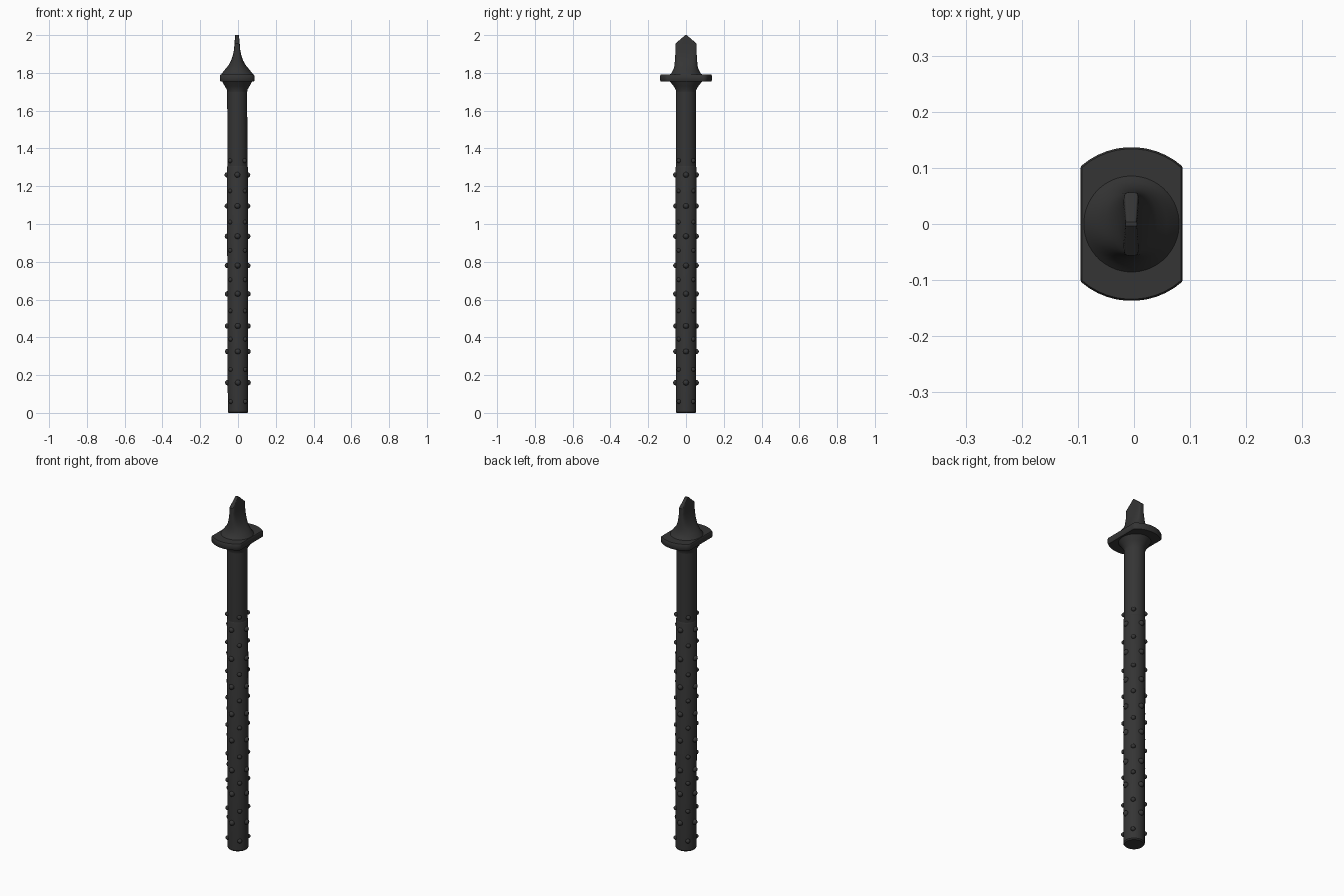
import bpy, bmesh
from math import cos, sin, pi, copysign
from mathutils import Matrix

if "Cube" in bpy.data.objects:
    bpy.data.objects.remove(bpy.data.objects["Cube"])

N = 48


def finish(name, bm, angle=35):
    # slight natural lean of the whole model towards -x
    for v in bm.verts:
        v.co.x -= 0.0025 * v.co.z
    bmesh.ops.recalc_face_normals(bm, faces=bm.faces)
    me = bpy.data.meshes.new(name)
    bm.to_mesh(me)
    bm.free()
    mat = bpy.data.materials.get("dark_iron") or bpy.data.materials.new("dark_iron")
    mat.diffuse_color = (0.035, 0.035, 0.035, 1)
    mat.use_nodes = True
    mat.node_tree.nodes["Principled BSDF"].inputs["Base Color"].default_value = mat.diffuse_color
    me.materials.append(mat)
    ob = bpy.data.objects.new(name, me)
    bpy.context.collection.objects.link(ob)
    bpy.ops.object.select_all(action='DESELECT')
    ob.select_set(True)
    bpy.context.view_layer.objects.active = ob
    bpy.ops.object.shade_smooth_by_angle(angle=angle * pi / 180)
    return ob


def section(z, hx, hy, power=2, clip=9):
    # superellipse cross-section, optionally cut flat at x = +-clip
    pts = []
    for i in range(N):
        a = 2 * pi * (i + 0.5) / N
        c, s = cos(a), sin(a)
        x = hx * copysign(abs(c) ** (2 / power), c)
        y = hy * copysign(abs(s) ** (2 / power), s)
        pts.append((max(-clip, min(clip, x)), y, z))
    return pts


def loft(name, sections, angle=35):
    bm = bmesh.new()
    rings = [[bm.verts.new(p) for p in section(*s)] for s in sections]
    for a, b in zip(rings, rings[1:]):
        for i in range(N):
            j = (i + 1) % N
            bm.faces.new((a[i], a[j], b[j], b[i]))
    bm.faces.new(rings[0][::-1])
    bm.faces.new(rings[-1])
    return finish(name, bm, angle)


# Shaft: studded lower sleeve and plain upper neck
loft("lower_shaft", [(0, .049, .049), (.006, .054, .054),
                     (1.30, .0555, .0555), (1.306, .053, .053)])
loft("upper_shaft", [(1.29, .053, .053), (1.72, .053, .053)])

# Flared collar under the guard
loft("collar", [(1.70, .053, .053), (1.712, .055, .055), (1.73, .066, .066),
                (1.76, .082, .09)])

# Guard plate: a disc with two flat sides
loft("guard_plate", [(1.755, .134, .134, 2, .088), (1.759, .137, .137, 2, .091),
                     (1.786, .137, .137, 2, .091), (1.791, .134, .134, 2, .088)], 50)

# Blade: round foot flowing into a flat pointed blade
loft("blade", [(1.785, .089, .092), (1.80, .079, .076, 2), (1.82, .063, .066, 2.2),
               (1.84, .046, .061, 2.5), (1.865, .032, .059, 3), (1.895, .022, .057, 4),
               (1.925, .016, .056, 5), (1.955, .014, .056, 6), (2.0, .010, .004, 6)])

# Studs: alternating rows of large and small ones, turned by 45 degrees
bm = bmesh.new()


def stud_row(z, size, turn):
    for k in range(4):
        m = (Matrix.Translation((0, 0, z)) @ Matrix.Rotation(turn + k * pi / 2, 4, 'Z')
             @ Matrix.Translation((.053, 0, 0)) @ Matrix.Rotation(pi / 2, 4, 'Y'))
        bmesh.ops.create_uvsphere(bm, u_segments=10, v_segments=6, radius=size, matrix=m)


for z in (.16, .325, .46, .63, .78, .935, 1.095, 1.26):
    stud_row(z, .0155, 0)
for z in (.06, .23, .39, .54, .705, .86, 1.01, 1.175, 1.335):
    stud_row(z, .0125, pi / 4)
finish("studs", bm)
